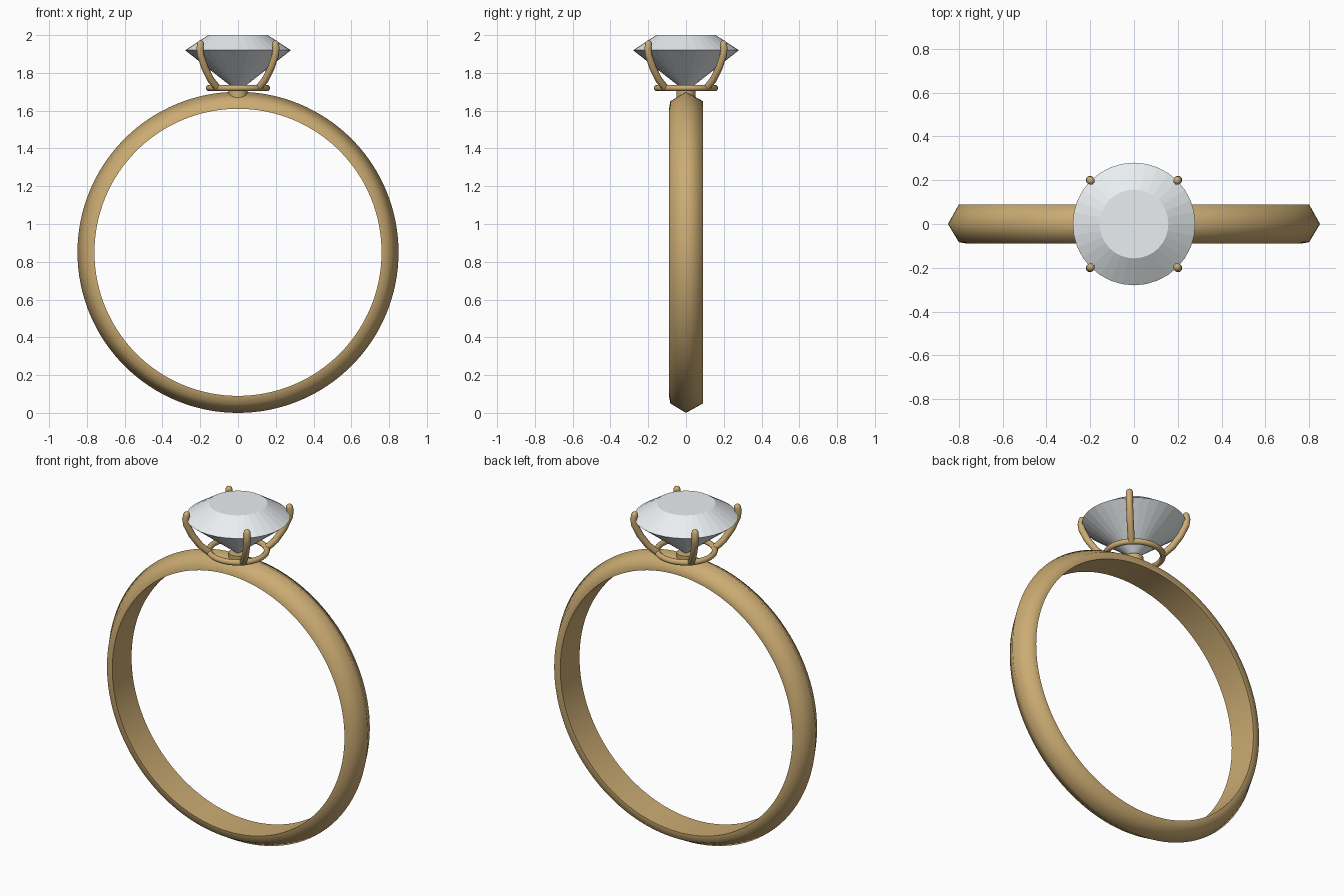
import bpy, bmesh, math
from mathutils import Vector, Matrix

if "Cube" in bpy.data.objects:
    bpy.data.objects.remove(bpy.data.objects["Cube"])


def material(name, color):
    m = bpy.data.materials.new(name)
    m.diffuse_color = color
    m.use_nodes = True
    m.node_tree.nodes["Principled BSDF"].inputs["Base Color"].default_value = m.diffuse_color
    return m


gold = material("gold", (0.6, 0.41, 0.17, 1))
crystal = material("crystal", (0.82, 0.86, 0.88, 1))


def finish(name, bm, mat, smooth_angle=None):
    bmesh.ops.recalc_face_normals(bm, faces=bm.faces)
    me = bpy.data.meshes.new(name)
    bm.to_mesh(me)
    bm.free()
    ob = bpy.data.objects.new(name, me)
    bpy.context.collection.objects.link(ob)
    me.materials.append(mat)
    if smooth_angle:
        bpy.ops.object.select_all(action='DESELECT')
        ob.select_set(True)
        bpy.context.view_layer.objects.active = ob
        bpy.ops.object.shade_smooth_by_angle(angle=math.radians(smooth_angle))
    return ob


def lathe(profile, steps, closed=False):
    """Spin an (r, z) profile around the z axis."""
    bm = bmesh.new()
    vs = [bm.verts.new((r, 0, z)) for r, z in profile]
    es = [bm.edges.new(p) for p in zip(vs, vs[1:])]
    if closed:
        es.append(bm.edges.new((vs[-1], vs[0])))
    bmesh.ops.spin(bm, geom=vs + es, cent=(0, 0, 0), axis=(0, 0, 1),
                   angle=math.tau, steps=steps, use_duplicate=False)
    bmesh.ops.remove_doubles(bm, verts=bm.verts, dist=1e-5)
    return bm


# Band: ridged section, turned so its axis runs along y
bm = lathe([(0.76, -0.09), (0.80, -0.083), (0.85, 0), (0.80, 0.09), (0.76, 0.09)],
           128, closed=True)
bmesh.ops.transform(bm, verts=bm.verts, matrix=Matrix.Translation((0, 0, 0.85))
                    @ Matrix.Rotation(math.radians(-90), 4, 'X'))
finish("band", bm, gold, 62)

# Short stem joining band and setting
finish("stem", lathe([(0, 1.66), (0.05, 1.66), (0.05, 1.708), (0, 1.708)], 32), gold, 40)

# Seat: thin wire ring under the stone
wire = [(0.155 + 0.016 * math.cos(a), 1.72 + 0.016 * math.sin(a))
        for a in (math.tau * i / 12 for i in range(12))]
finish("seat_ring", lathe(wire, 48, closed=True), gold, 60)

# Stone: flat-faceted crown and pavilion
finish("stone", lathe([(0, 1.70), (0.28, 1.92), (0.157, 2.0), (0, 2.0)], 32), crystal)

# Prongs: curved rods with rounded tips, path given as (radius, z)
PATH = [(0.155, 1.72), (0.205, 1.765), (0.25, 1.83), (0.28, 1.895),
        (0.285, 1.93), (0.28, 1.953)]
ROD = 0.019


def prong(name, angle):
    d = Vector((math.cos(angle), math.sin(angle), 0))
    side = Vector((-d.y, d.x, 0))
    pts = [d * r + Vector((0, 0, z)) for r, z in PATH]
    tans = [(pts[min(i + 1, len(pts) - 1)] - pts[max(i - 1, 0)]).normalized()
            for i in range(len(pts))]
    rings = [(p, t, ROD) for p, t in zip(pts, tans)]
    for a in (30, 60, 80):
        a = math.radians(a)
        rings.append((pts[-1] + tans[-1] * ROD * math.sin(a), tans[-1], ROD * math.cos(a)))
    bm = bmesh.new()
    loops = []
    for p, t, r in rings:
        n = t.cross(side)
        loops.append([bm.verts.new(p + (side * math.cos(b) + n * math.sin(b)) * r)
                      for b in (math.tau * k / 12 for k in range(12))])
    for lo, hi in zip(loops, loops[1:]):
        for k in range(12):
            j = (k + 1) % 12
            bm.faces.new((lo[k], lo[j], hi[j], hi[k]))
    bm.faces.new(loops[0])
    bm.faces.new(loops[-1])
    finish(name, bm, gold, 60)


for i in range(4):
    prong(f"prong_{i + 1}", math.radians(45 + 90 * i))
